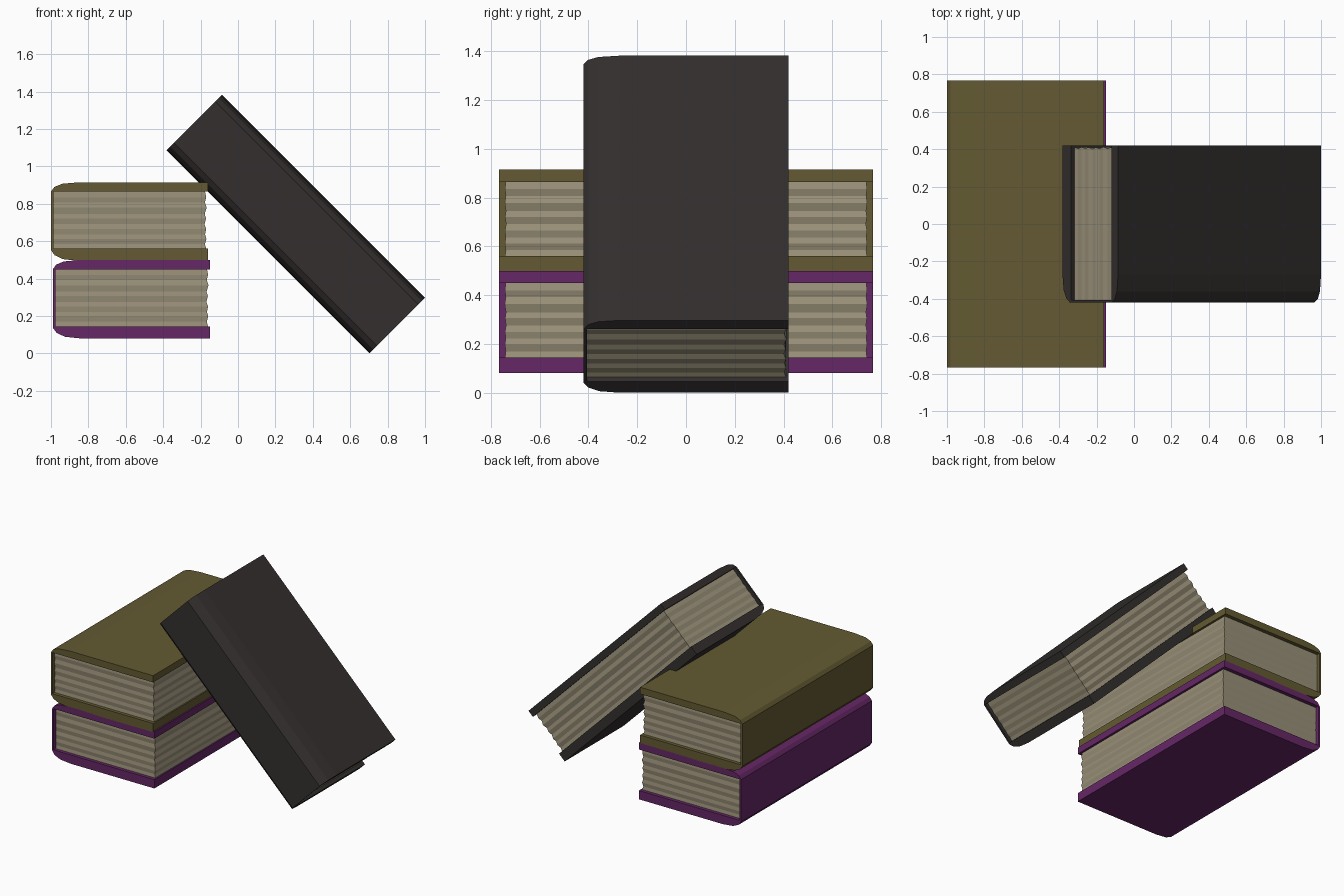
import bpy, bmesh
from math import sqrt
from mathutils import Matrix

if "Cube" in bpy.data.objects:
    bpy.data.objects.remove(bpy.data.objects["Cube"])

W, T, L = 0.84, 0.42, 1.535      # width, thickness and length of every book


def material(name, rgb):
    m = bpy.data.materials.new(name)
    m.diffuse_color = (*rgb, 1)
    m.use_nodes = True
    m.node_tree.nodes["Principled BSDF"].inputs["Base Color"].default_value = m.diffuse_color
    return m


def loft(name, rings, mat, matrix):
    """Skin a list of closed rings, capping both ends."""
    bm = bmesh.new()
    rows = [[bm.verts.new(p) for p in ring] for ring in rings]
    n = len(rows[0])
    for a, b in zip(rows, rows[1:]):
        for i in range(n):
            j = (i + 1) % n
            bm.faces.new((a[i], a[j], b[j], b[i]))
    bm.faces.new(rows[0])
    bm.faces.new(rows[-1])
    bmesh.ops.recalc_face_normals(bm, faces=bm.faces[:])
    me = bpy.data.meshes.new(name)
    bm.to_mesh(me)
    bm.free()
    me.materials.append(mat)
    ob = bpy.data.objects.new(name, me)
    ob.matrix_world = matrix
    bpy.context.collection.objects.link(ob)
    return ob


# C-shaped cover section: rounded spine at x = 0, open at the fore edge
COVER = [(W, 0), (0.15, 0), (0.065, 0.009), (0.02, 0.03), (0, 0.057),
         (0, 0.37), (0.018, 0.395), (0.06, 0.412), (0.15, T), (W, T),
         (W, 0.37), (0.013, 0.37), (0.013, 0.065), (W, 0.065)]

# page rows: height and how far the edge is pulled in
PAGES = [(0.064, 0.002), (0.090, 0.009), (0.118, 0.001), (0.142, 0.008),
         (0.170, 0.002), (0.196, 0.011), (0.226, 0.003), (0.250, 0.010),
         (0.284, 0.000), (0.312, 0.009), (0.340, 0.002), (0.371, 0.008)]


def book(name, cover_mat, matrix):
    # cover and spine
    loft(name + "_cover", [[(x, y, z) for x, z in COVER] for y in (0, L)],
         cover_mat, matrix)
    # slightly uneven page block
    rings = []
    for z, d in PAGES:
        e = 0.024 + d * 0.5
        x = W - 0.008 - d
        rings.append([(0.012, e, z), (x, e, z), (x, L - e, z), (0.012, L - e, z)])
    loft(name + "_pages", rings, paper, matrix)


paper = material("paper", (0.32, 0.28, 0.19))
olive = material("olive", (0.125, 0.102, 0.032))
purple = material("purple", (0.13, 0.02, 0.13))
black = material("black", (0.034, 0.028, 0.028))

# two stacked books
book("lower_book", purple, Matrix.Translation((-0.99, -L / 2, 0.08)))
book("upper_book", olive, Matrix.Translation((-1.0, -L / 2, 0.495)))

# book leaning on the stack at 45 degrees, spine to the front
s = 1 / sqrt(2)
book("leaning_book", black, Matrix(((0, -s, s, 0.703),
                                    (1, 0, 0, -W / 2),
                                    (0, s, s, 0),
                                    (0, 0, 0, 1))))
